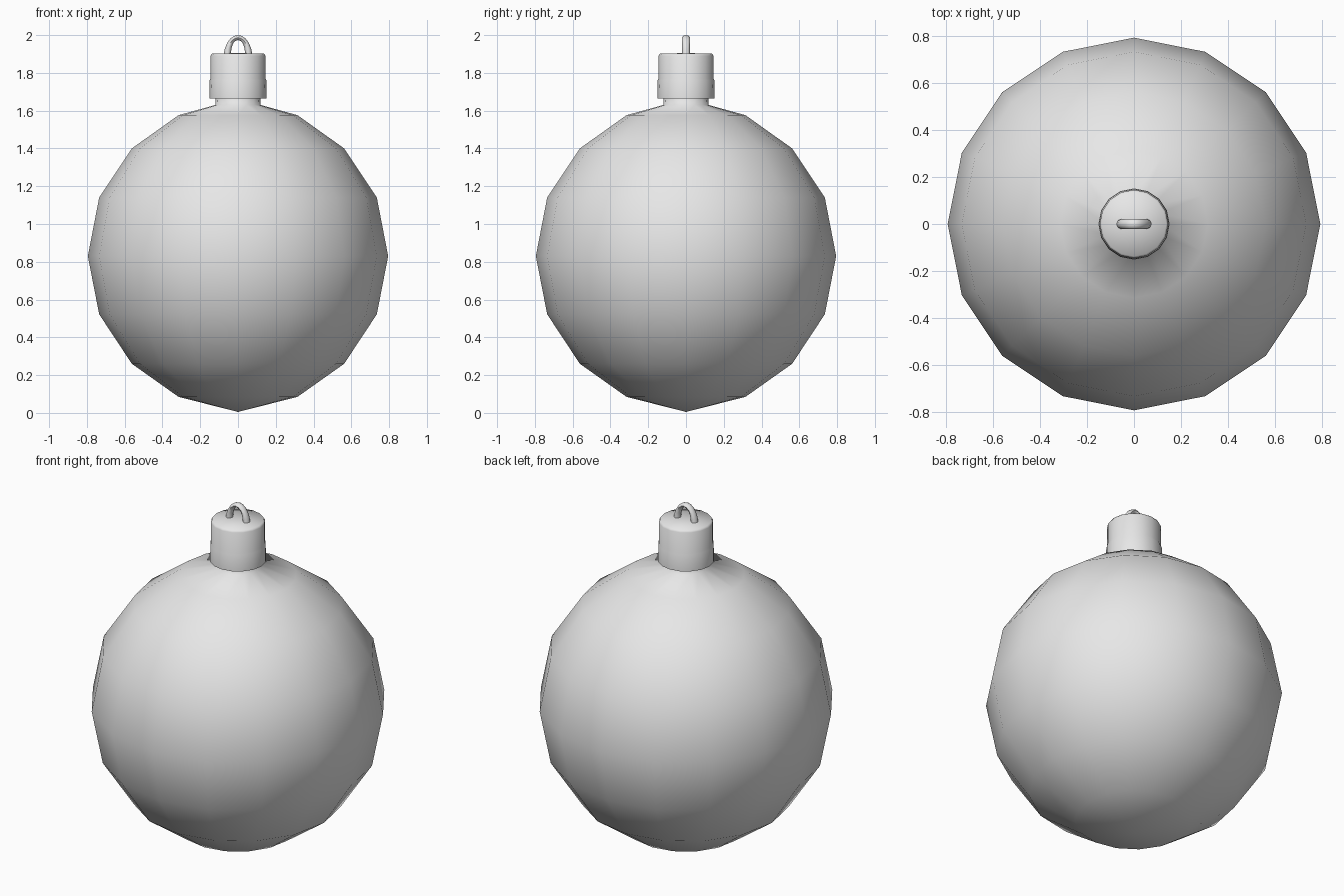
import bpy, bmesh, math
from mathutils import Vector

default = bpy.data.objects.get("Cube")
if default:
    bpy.data.objects.remove(default, do_unlink=True)

# Single plain grey material
grey = bpy.data.materials.new("light grey")
grey.use_nodes = True
colour = (0.8, 0.8, 0.8, 1)
grey.diffuse_color = colour
grey.node_tree.nodes["Principled BSDF"].inputs["Base Color"].default_value = colour


def finish(name, bm, angle):
    bmesh.ops.remove_doubles(bm, verts=bm.verts, dist=0.0005)
    bmesh.ops.recalc_face_normals(bm, faces=bm.faces)
    mesh = bpy.data.meshes.new(name)
    bm.to_mesh(mesh)
    bm.free()
    mesh.materials.append(grey)
    obj = bpy.data.objects.new(name, mesh)
    bpy.context.collection.objects.link(obj)
    bpy.ops.object.select_all(action='DESELECT')
    obj.select_set(True)
    bpy.context.view_layer.objects.active = obj
    bpy.ops.object.shade_smooth_by_angle(angle=math.radians(angle))
    return obj


def lathe(name, profile, angle, steps=16):
    """Turn a (radius, height) profile around the z axis."""
    bm = bmesh.new()
    verts = [bm.verts.new((r, 0, z)) for r, z in profile]
    edges = [bm.edges.new(pair) for pair in zip(verts, verts[1:])]
    bmesh.ops.spin(bm, geom=verts + edges, cent=(0, 0, 0), axis=(0, 0, 1),
                   angle=math.tau, steps=steps, use_duplicate=False)
    return finish(name, bm, angle)


# Ball: low-poly globe that runs into a short neck
lathe("ball", [(0, 0.005), (0.315, 0.085), (0.562, 0.26), (0.735, 0.522),
               (0.795, 0.83), (0.735, 1.14), (0.562, 1.4), (0.315, 1.576),
               (0.12, 1.63), (0.118, 1.68)], 180)

# Cap: thin-lipped cup with a softened top rim
lathe("cap", [(0.11, 1.664), (0.152, 1.664), (0.15, 1.76), (0.146, 1.77),
              (0.146, 1.89), (0.138, 1.902), (0, 1.905)], 60)

# Hanging loop: arch swept with a section that thins towards the crown
bm = bmesh.new()
rings, sides, steps = [], 8, 10
for i in range(steps + 1):
    a = math.pi * i / steps
    centre = Vector((0.056 * math.cos(a), 0, 1.893 + 0.094 * math.sin(a)))
    outward = Vector((math.cos(a), 0, math.sin(a)))
    thick = 0.02 - 0.007 * math.sin(a)
    ring = []
    for j in range(sides):
        b = math.tau * j / sides
        ring.append(bm.verts.new(centre + outward * thick * math.cos(b)
                                 + Vector((0, 0.021 * math.sin(b), 0))))
    rings.append(ring)
for low, high in zip(rings, rings[1:]):
    for j in range(sides):
        k = (j + 1) % sides
        bm.faces.new((low[j], low[k], high[k], high[j]))
for end in (rings[0], rings[-1]):
    bm.faces.new(end)
finish("hanging_loop", bm, 60)
